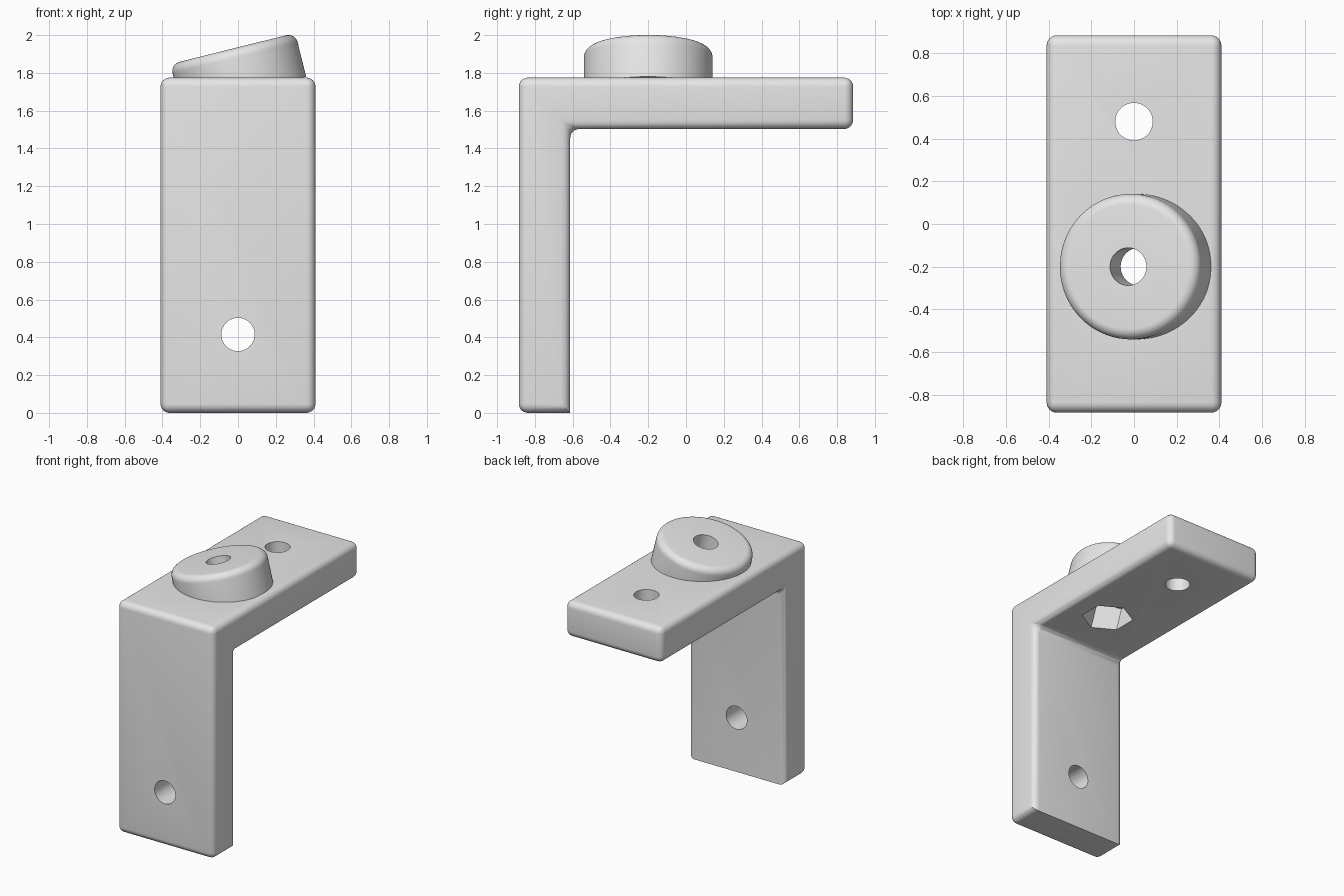
import bpy, bmesh, math
from mathutils import Matrix, Vector

if "Cube" in bpy.data.objects:
    bpy.data.objects.remove(bpy.data.objects["Cube"])

W, Y0, Y1, TOP, T = 0.41, -0.885, 0.885, 1.775, 0.272   # half width, depth, height, plate thickness
TILT = math.radians(14)
AXIS = Vector((-math.sin(TILT), 0, math.cos(TILT)))
SIDE = Vector((math.cos(TILT), 0, math.sin(TILT)))
BOSS_Y = -0.20

grey = bpy.data.materials.new("grey plastic")
grey.diffuse_color = (0.8, 0.8, 0.8, 1)
grey.use_nodes = True
grey.node_tree.nodes["Principled BSDF"].inputs["Base Color"].default_value = grey.diffuse_color


def make(name, bm):
    bmesh.ops.recalc_face_normals(bm, faces=bm.faces)
    mesh = bpy.data.meshes.new(name)
    bm.to_mesh(mesh)
    bm.free()
    mesh.materials.append(grey)
    ob = bpy.data.objects.new(name, mesh)
    bpy.context.collection.objects.link(ob)
    return ob


def cylinder(name, radius, length, matrix, sides=96, top_bevel=0):
    """Cylinder centred on the matrix origin, along its local z."""
    bm = bmesh.new()
    bmesh.ops.create_cone(bm, cap_ends=True, segments=sides,
                          radius1=radius, radius2=radius, depth=length)
    if top_bevel:
        rim = [e for e in bm.edges if all(v.co.z > 0 for v in e.verts)]
        bmesh.ops.bevel(bm, geom=rim, offset=top_bevel, segments=8,
                        profile=0.5, affect='EDGES')
    bm.transform(matrix)
    return make(name, bm)


def tilted(v_low, v_high):
    """Placement on the slanted boss axis between two heights along it."""
    pos = SIDE * 0.44 + AXIS * (v_low + v_high) / 2 + Vector((0, BOSS_Y, 0))
    return Matrix.Translation(pos) @ Matrix.Rotation(-TILT, 4, 'Y')


def boolean(target, other, operation):
    mod = target.modifiers.new(other.name, 'BOOLEAN')
    mod.operation, mod.solver, mod.object = operation, 'EXACT', other
    bpy.context.view_layer.objects.active = target
    bpy.ops.object.modifier_apply(modifier=mod.name)
    bpy.data.objects.remove(other, do_unlink=True)


# L-shaped bracket: side profile swept across the width
profile = [(Y0, 0), (Y0 + T, 0), (Y0 + T, TOP - T), (Y1, TOP - T), (Y1, TOP), (Y0, TOP)]
bm = bmesh.new()
face = bm.faces.new([bm.verts.new((-W, y, z)) for y, z in profile])
ext = bmesh.ops.extrude_face_region(bm, geom=[face])
bmesh.ops.translate(bm, vec=(2 * W, 0, 0),
                    verts=[g for g in ext["geom"] if isinstance(g, bmesh.types.BMVert)])
bmesh.ops.recalc_face_normals(bm, faces=bm.faces)
# round every edge except the inner foot edge, which stays sharp
rounded = [e for e in bm.edges
           if not all(abs(v.co.y - Y0 - T) < 1e-4 and v.co.z < 1e-4 for v in e.verts)]
bmesh.ops.bevel(bm, geom=rounded, offset=0.048, segments=6, profile=0.5, affect='EDGES')
bracket = make("bracket", bm)

# slanted boss on top
boolean(bracket, cylinder("boss", 0.341, 0.238, tilted(1.64, 1.878), 128, 0.05), 'UNION')

# nut pocket below and bolt hole along the boss axis
boolean(bracket, cylinder("nut_pocket", 0.178, 0.5, tilted(1.17, 1.67), 6), 'DIFFERENCE')
boolean(bracket, cylinder("boss_hole", 0.088, 0.6, tilted(1.5, 2.1)), 'DIFFERENCE')

# screw holes through the top plate and the upright
boolean(bracket, cylinder("plate_hole", 0.088, 0.6,
                          Matrix.Translation((0, 0.48, TOP - T / 2))), 'DIFFERENCE')
boolean(bracket, cylinder("upright_hole", 0.088, 0.6,
                          Matrix.Translation((0, Y0 + T / 2, 0.415))
                          @ Matrix.Rotation(math.pi / 2, 4, 'X')), 'DIFFERENCE')

# smooth shading with sharp edges kept
bpy.ops.object.select_all(action='DESELECT')
bracket.select_set(True)
bpy.context.view_layer.objects.active = bracket
bpy.ops.object.shade_smooth_by_angle(angle=math.radians(30))
